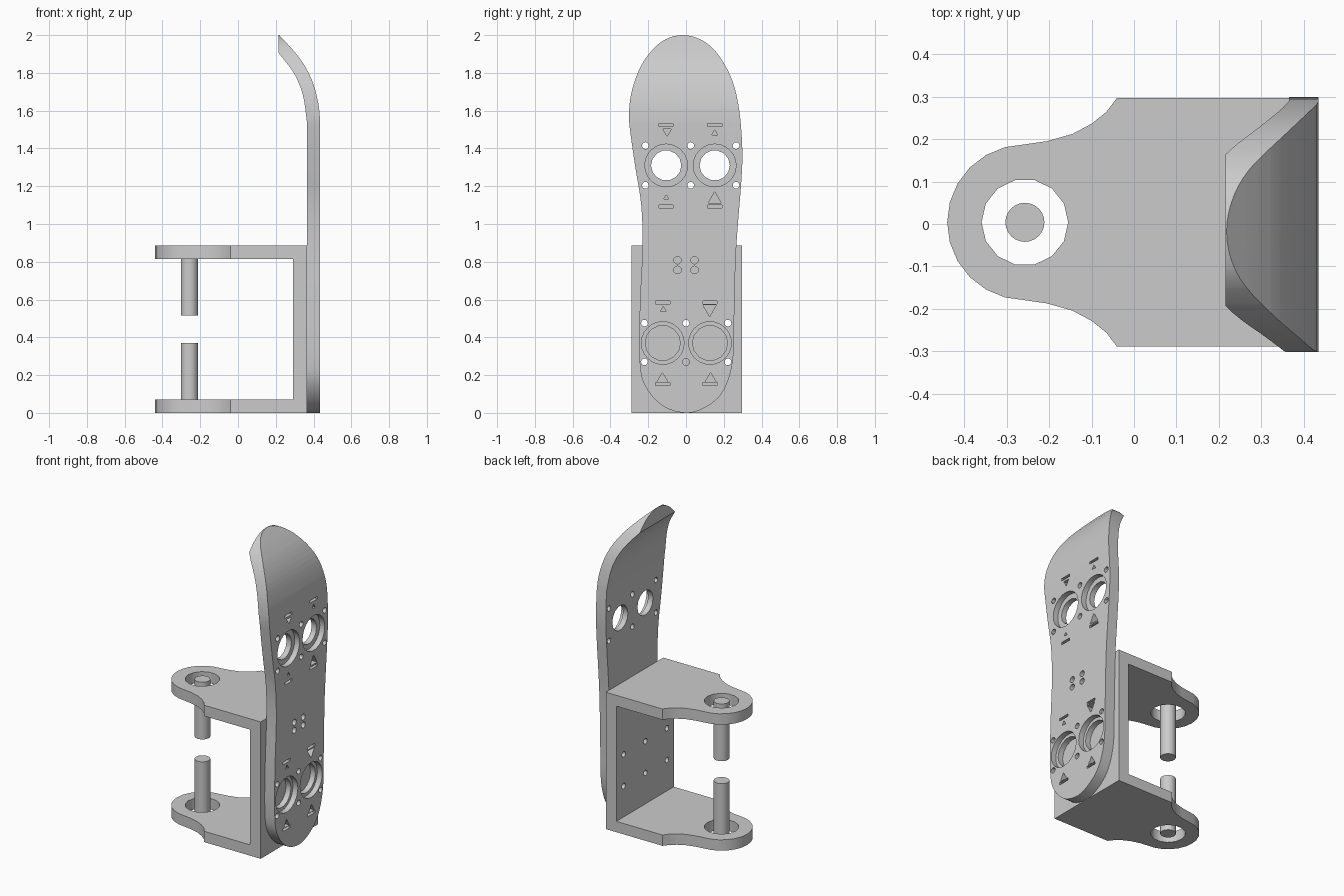
import bpy, bmesh, math
from mathutils import Vector

if "Cube" in bpy.data.objects:
    bpy.data.objects.remove(bpy.data.objects["Cube"], do_unlink=True)

grey = bpy.data.materials.new("plain grey")
grey.use_nodes = True
colour = (0.6, 0.6, 0.6, 1)
grey.diffuse_color = colour
grey.node_tree.nodes["Principled BSDF"].inputs["Base Color"].default_value = colour


def finish(bm, name):
    """Turn a consistently wound closed bmesh into an object facing outwards."""
    bm.normal_update()
    if bm.calc_volume(signed=True) < 0:
        bmesh.ops.reverse_faces(bm, faces=bm.faces)
    mesh = bpy.data.meshes.new(name)
    bm.to_mesh(mesh)
    bm.free()
    mesh.materials.append(grey)
    obj = bpy.data.objects.new(name, mesh)
    bpy.context.collection.objects.link(obj)
    return obj


def place(axis, a, b, depth):
    """Point with 2D coordinates (a, b) at a depth along the given axis."""
    return {"x": (depth, a, b), "y": (a, depth, b), "z": (a, b, depth)}[axis]


def solid(name, prisms):
    """Prisms of anticlockwise outlines, all along the same axis."""
    bm = bmesh.new()
    for points, axis, lo, hi in prisms:
        low, high = [[bm.verts.new(place(axis, a, b, d)) for a, b in points] for d in (lo, hi)]
        bm.faces.new(low[::-1])
        bm.faces.new(high)
        for i in range(len(points)):
            j = (i + 1) % len(points)
            bm.faces.new((low[i], low[j], high[j], high[i]))
    return finish(bm, name)


def boolean(obj, operation, prisms):
    cutter = solid("cutter", prisms)
    mod = obj.modifiers.new("cut", "BOOLEAN")
    mod.operation, mod.object = operation, cutter
    # Every cut adds faces, so a solver that loses the part is passed over
    for solver in ("EXACT", "MANIFOLD", "FLOAT"):
        mod.solver = solver
        bpy.context.view_layer.update()
        result = obj.evaluated_get(bpy.context.evaluated_depsgraph_get()).data
        if len(result.polygons) > len(obj.data.polygons):
            break
    with bpy.context.temp_override(object=obj, active_object=obj):
        bpy.ops.object.modifier_apply(modifier=mod.name)
    bpy.data.objects.remove(cutter, do_unlink=True)


def circle(a, b, radius, sides, start=0.0):
    return [(a + radius * math.cos(start + math.tau * i / sides),
             b + radius * math.sin(start + math.tau * i / sides)) for i in range(sides)]


def rectangle(a, b, width, height):
    w, h = width / 2, height / 2
    return [(a - w, b - h), (a + w, b - h), (a + w, b + h), (a - w, b + h)]


def spline(points, closed, steps):
    """Smooth curve through the points."""
    pts = [Vector(p) for p in points]
    n = len(pts)
    get = (lambda i: pts[i % n]) if closed else (lambda i: pts[max(0, min(n - 1, i))])
    out = []
    for i in range(n if closed else n - 1):
        p, q, r, s = (get(i + k) for k in (-1, 0, 1, 2))
        for k in range(steps):
            t = k / steps
            v = (2 * q + (r - p) * t + (2 * p - 5 * q + 4 * r - s) * t * t
                 + (3 * q - p - 3 * r + s) * t ** 3) / 2
            out.append(tuple(v))
    return out if closed else out + [tuple(pts[-1])]


def x_at(profile, z):
    """Profile x at a height, held constant beyond its ends."""
    for (xa, za), (xb, zb) in zip(profile, profile[1:]):
        if za <= z <= zb:
            return xa + (xb - xa) * (z - za) / (zb - za)
    return profile[0][0] if z < profile[0][1] else profile[-1][0]


# Foot-shaped sole plate: outline sliced across the toe, then bent to both side profiles
outer = spline([(.435, 1.54), (.425, 1.64), (.39, 1.765), (.325, 1.88), (.218, 2)], False, 4)
inner = spline([(.365, 1.54), (.343, 1.685), (.295, 1.80), (.215, 1.905)], False, 4)
outline = spline([
    (.01, 0), (.12, .04), (.2, .12), (.247, .27), (.255, .5), (.265, .86), (.293, 1.23),
    (.298, 1.4), (.282, 1.6), (.245, 1.76), (.175, 1.89), (.09, 1.97), (-.02, 2.0),
    (-.13, 1.965), (-.225, 1.86), (-.283, 1.72), (-.302, 1.58), (-.29, 1.45),
    (-.265, 1.28), (-.237, 1.1), (-.23, .88), (-.243, .6), (-.247, .3), (-.22, .15),
    (-.12, .035)], True, 5)
bm = bmesh.new()
bm.faces.new([bm.verts.new((0, y, min(2, max(0, z)))) for y, z in outline])
for level in sorted({z for _, z in outer[:-1] + inner}):
    bmesh.ops.bisect_plane(bm, geom=bm.verts[:] + bm.edges[:] + bm.faces[:], dist=1e-5,
                           plane_co=(0, 0, level), plane_no=(0, 0, 1))
rim = [(e.link_loops[0].vert, e.link_loops[0].link_loop_next.vert)
       for e in bm.edges if e.is_boundary]
strips, backs = list(bm.faces), list(bm.verts)
fronts = {v: bm.verts.new((x_at(outer, v.co.z), v.co.y, v.co.z)) for v in backs}
for face in strips:
    bm.faces.new([fronts[v] for v in list(face.verts)[::-1]])
for a, b in rim:
    bm.faces.new((b, a, fronts[a], fronts[b]))
for v in backs:
    v.co.x = x_at(inner, v.co.z)
sole = finish(bm, "sole_plate")

# Two groups of sensor pockets: bore centres, bore radius, screw columns, screw rows
heel = dict(ys=(-.123, .127), z=.37, bore=.093, cols=(-.22, 0, .222), rows=(.27, .475))
ball = dict(ys=(-.105, .152), z=1.31, bore=.08, cols=(-.215, .025, .265), rows=(1.205, 1.415))
deep, shallow, slots, screws = [], [], [], []
for group in (heel, ball):
    for y in group["ys"]:
        deep.append((circle(y, group["z"], group["bore"], 14), "x", .3, .5))
        shallow.append((circle(y, group["z"], .113, 24), "x", .40, .5))
        for offset in (-.217, .215):
            slots.append((rectangle(y, group["z"] + offset, .075, .016), "x", .405, .5))
    for y in group["cols"]:
        for z in group["rows"]:
            screws.append((circle(y, z, .018, 12), "x", .2, .5))

# Small arrow pockets (y, z, size, pointing up or down)
arrows = [(circle(y, z, size, 3, way * math.pi / 2), "x", .395, .5) for y, z, size, way in (
    (-.1, 1.49, .026, -1), (.152, 1.48, .018, 1), (-.105, 1.14, .015, 1), (.152, 1.13, .04, 1),
    (-.12, .545, .018, 1), (.125, .55, .04, -1), (-.125, .18, .033, 1), (.13, .18, .033, 1))]

# Four blind holes in the arch
arch_holes = [(circle(y, z, .02, 12), "x", .385, .5) for y in (-.045, .045) for z in (.757, .808)]

for cuts in (shallow, deep, screws, slots, arrows, arch_holes):
    boolean(sole, "DIFFERENCE", cuts)

# U-shaped ankle bracket: side profile crossed with the plan outline
px, py = -.257, .004
u_profile = [(-.6, 0), (.365, 0), (.365, .885), (-.6, .885),
             (-.6, .815), (.29, .815), (.29, .07), (-.6, .07)]
neck = [(.6, .293), (-.04, .293), (-.065, .26), (-.1, .232), (-.145, .208), (-.205, .191)]
upper = [(x, py + y) for x, y in neck]
end = [(px + .183 * math.cos(math.radians(a)), py + .183 * math.sin(math.radians(a)))
       for a in range(105, 256, 15)]
lower = [(x, py - y) for x, y in reversed(neck)]
bracket = solid("ankle_bracket", [(u_profile, "y", -.6, .6)])
boolean(bracket, "INTERSECT", [(upper + end + lower, "z", -.2, 1.2)])
boolean(bracket, "DIFFERENCE", [(circle(px, py, .102, 14), "z", -.2, 1.2)])
boolean(bracket, "DIFFERENCE", screws[:6])

# Hinge pins standing inside the bracket holes
pins = [solid(name, [(circle(px, py, .046, 24), "z", lo, hi)])
        for name, lo, hi in (("lower_pin", 0, .37), ("upper_pin", .515, .885))]

# Smooth shading with sharp edges kept
bpy.ops.object.select_all(action="DESELECT")
for obj in [sole, bracket] + pins:
    obj.select_set(True)
bpy.context.view_layer.objects.active = sole
bpy.ops.object.shade_smooth_by_angle(angle=math.radians(30))
